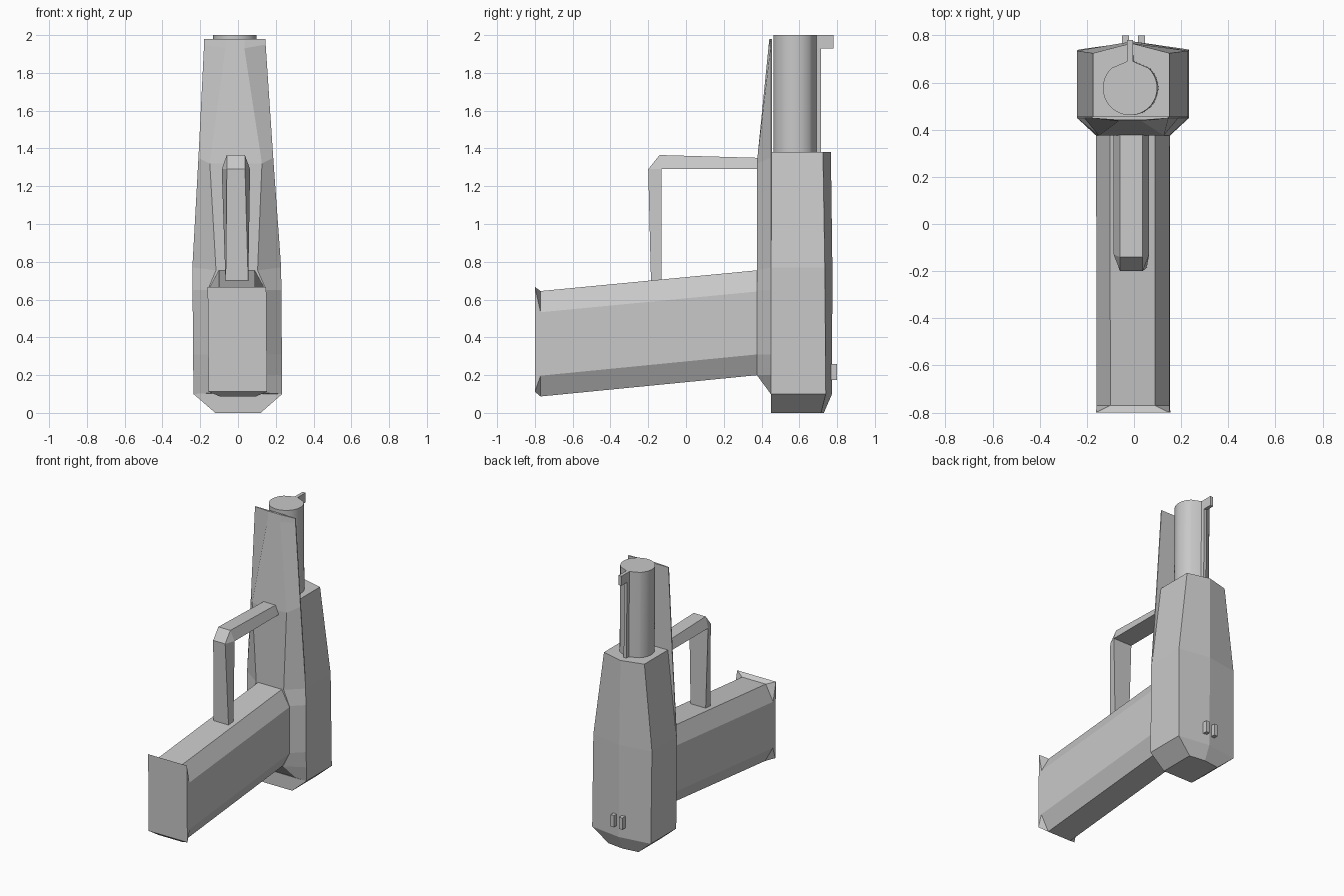
import bpy
import bmesh
import math

default_cube = bpy.data.objects.get("Cube")
if default_cube:
    bpy.data.objects.remove(default_cube, do_unlink=True)

grey = bpy.data.materials.new("plain_grey")
grey.use_nodes = True
grey_colour = (0.58, 0.58, 0.58, 1)
grey.diffuse_color = grey_colour
grey.node_tree.nodes["Principled BSDF"].inputs["Base Color"].default_value = grey_colour

LEAN = -0.0085  # slight sideways lean of the whole model


def loft(name, rings, smooth=False):
    """Skin a list of equal-length point rings and cap both ends."""
    bm = bmesh.new()
    rows = [[bm.verts.new((x + LEAN * z, y, z)) for x, y, z in ring] for ring in rings]
    count = len(rows[0])
    for low, high in zip(rows, rows[1:]):
        for i in range(count):
            j = (i + 1) % count
            bm.faces.new((low[i], low[j], high[j], high[i]))
    bm.faces.new(rows[0])
    bm.faces.new(rows[-1])
    bmesh.ops.remove_doubles(bm, verts=bm.verts, dist=0.0005)
    bmesh.ops.recalc_face_normals(bm, faces=bm.faces)
    mesh = bpy.data.meshes.new(name)
    bm.to_mesh(mesh)
    bm.free()
    mesh.materials.append(grey)
    obj = bpy.data.objects.new(name, mesh)
    bpy.context.collection.objects.link(obj)
    if smooth:
        bpy.ops.object.select_all(action="DESELECT")
        obj.select_set(True)
        bpy.context.view_layer.objects.active = obj
        bpy.ops.object.shade_smooth_by_angle(angle=math.radians(30))
    return obj


def mirrored(half):
    """Complete a ring from its +x half."""
    return half + [(-x, y, z) for x, y, z in reversed(half) if x > 0]


def box(name, x, y, z):
    loft(name, [[(x[0], y[0], h), (x[1], y[0], h), (x[1], y[1], h), (x[0], y[1], h)] for h in z])


# Main body: five-sided section with a ridge along the back
body_rows = [(0, 0.12, 0.715, 0.73), (0.1, 0.235, 0.74, 0.773),
             (0.77, 0.235, 0.735, 0.775), (1.38, 0.162, 0.725, 0.767)]
loft("body", [mirrored([(w, 0.45, z), (w, side, z), (0, ridge, z)])
              for z, w, side, ridge in body_rows])

# Front plate: rim height, rim half width, face height, face half width, face depth
plate_rows = [(0.1, 0.235, 0.105, 0.15, 0.445), (0.2, 0.235, 0.2, 0.1, 0.375),
              (0.31, 0.235, 0.31, 0.155, 0.375), (0.65, 0.235, 0.65, 0.155, 0.375),
              (0.77, 0.235, 0.755, 0.11, 0.375), (1.35, 0.198, 1.32, 0.138, 0.375),
              (1.95, 0.163, 1.93, 0.05, 0.436), (1.98, 0.162, 1.98, 0.05, 0.441)]
loft("front_plate", [mirrored([(face_w, depth, face_z), (rim_w, 0.449, rim_z), (rim_w, 0.456, rim_z)])
                     for rim_z, rim_w, face_z, face_w, depth in plate_rows])


# Long octagonal arm with a rectangular flared end
def arm_ring(y, top, bottom):
    return mirrored([(0.095, y, top), (0.155, y, top - 0.112),
                     (0.155, y, bottom + 0.11), (0.095, y, bottom)])


end_corners = [(0.155, -0.8, h) for h in (0.667, 0.667, 0.112, 0.112)]
loft("arm", [arm_ring(0.4, 0.757, 0.202), arm_ring(-0.77, 0.645, 0.087), mirrored(end_corners)])

# Handle: pairs of outer and inner corners as (y, z)
handle_path = [((-0.185, 0.68), (-0.13, 0.68), 0.06, 0.06),
               ((-0.2, 1.29), (-0.13, 1.29), 0.048, 0.075),
               ((-0.14, 1.365), (-0.13, 1.29), 0.048, 0.075),
               ((0.39, 1.35), (0.39, 1.29), 0.048, 0.075)]
loft("handle", [mirrored([(outer_w, *outer), (inner_w, *inner)])
                for outer, inner, outer_w, inner_w in handle_path])

# Rod with a teardrop section drawn out to a rib at the back
RADIUS = 0.115
start, steps = math.radians(48), 28
teardrop = [(0.011, 0.715), (0.013, 0.69)]
half_section = []
for i in range(steps + 1):
    angle = start - (start + math.pi / 2) * i / steps
    x = RADIUS * math.cos(angle) if i < steps else 0
    half_section.append((x, 0.577 + RADIUS * math.sin(angle)))
teardrop += half_section
loft("rod", [mirrored([(x, y, z) for x, y in teardrop]) for z in (1.3, 2.0)], smooth=True)

# Sight tab at the tip of the rod
box("rod_tab", (-0.012, 0.012), (0.68, 0.78), (1.93, 2.0))

# Two small pegs low on the back
for side, name in ((-1, "right_peg"), (1, "left_peg")):
    centre = side * 0.034
    box(name, (centre - 0.014, centre + 0.014), (0.74, 0.8), (0.175, 0.26))
